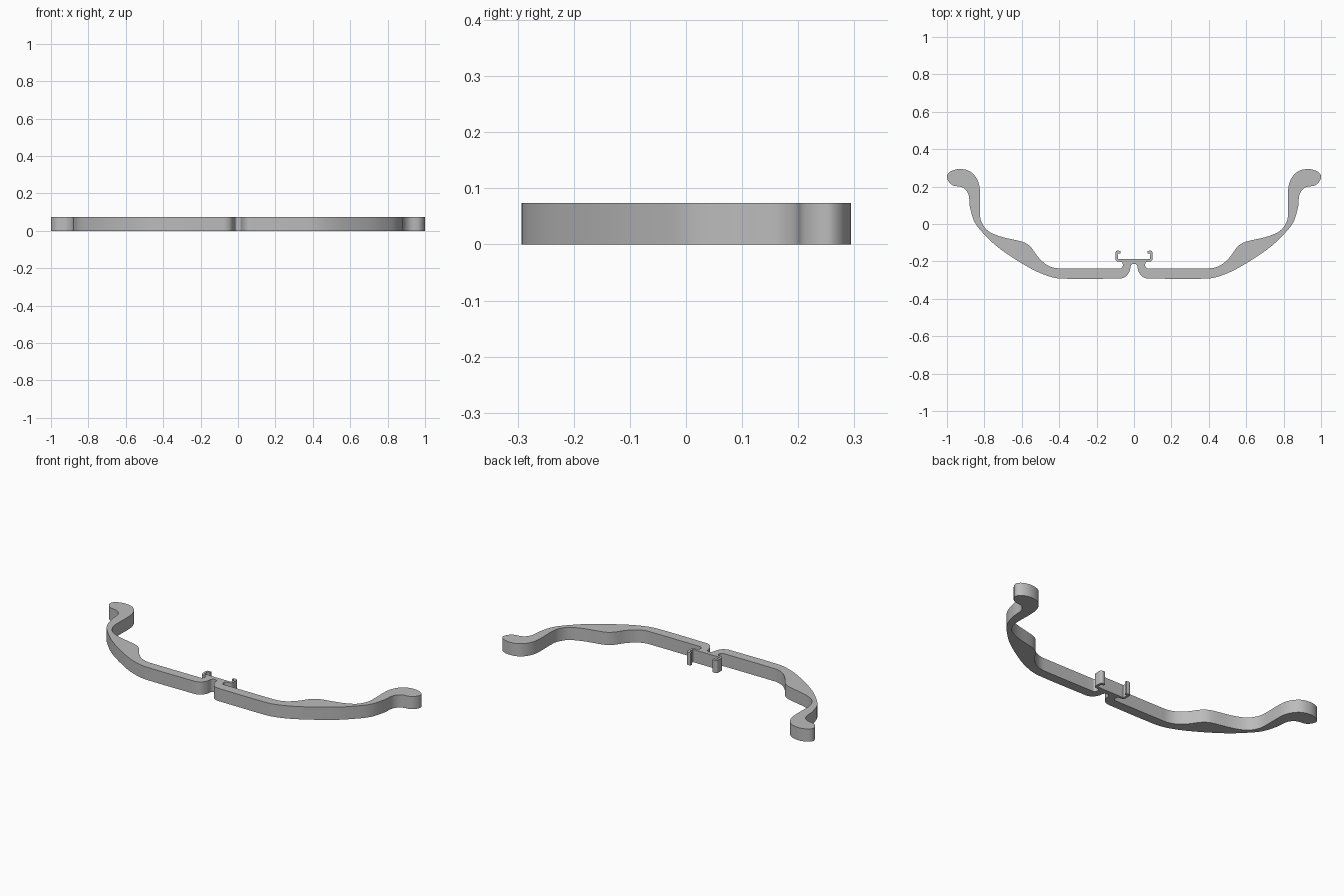
import bpy
import bmesh
import math
from mathutils import Vector

HEIGHT = 0.074
STEPS = 7

cube = bpy.data.objects.get("Cube")
if cube:
    bpy.data.objects.remove(cube, do_unlink=True)


def make_material(name, color):
    material = bpy.data.materials.new(name)
    material.use_nodes = True
    material.diffuse_color = color
    material.node_tree.nodes["Principled BSDF"].inputs["Base Color"].default_value = color
    return material


def tangent(before, point, after):
    """Direction of the outline at a point, following the longer neighbour."""
    a, b = point - before, after - point
    return (a * a.length + b * b.length).normalized()


def smooth_outline(points, corners):
    """Closed outline through the points, rounded everywhere except at corners."""
    count = len(points)
    result = []
    for i in range(count):
        p, q = points[i], points[(i + 1) % count]
        span = q - p
        start = span.normalized() if i in corners else tangent(points[i - 1], p, q)
        end = span.normalized()
        if (i + 1) % count not in corners:
            end = tangent(p, q, points[(i + 2) % count])
        for step in range(STEPS):
            t = step / STEPS
            u = 1 - t
            c = p + start * span.length / 3
            d = q - end * span.length / 3
            result.append(p * u**3 + c * 3 * u * u * t + d * 3 * u * t * t + q * t**3)
    return result


def extrude_outline(name, outline, height, material):
    bm = bmesh.new()
    face = bm.faces.new([bm.verts.new((p.x, p.y, 0)) for p in outline])
    grown = bmesh.ops.extrude_face_region(bm, geom=[face])
    top = [v for v in grown["geom"] if isinstance(v, bmesh.types.BMVert)]
    bmesh.ops.translate(bm, verts=top, vec=(0, 0, height))
    bmesh.ops.recalc_face_normals(bm, faces=bm.faces)
    mesh = bpy.data.meshes.new(name)
    bm.to_mesh(mesh)
    bm.free()
    mesh.materials.append(material)
    obj = bpy.data.objects.new(name, mesh)
    bpy.context.collection.objects.link(obj)
    bpy.ops.object.select_all(action="DESELECT")
    obj.select_set(True)
    bpy.context.view_layer.objects.active = obj
    bpy.ops.object.shade_smooth_by_angle(angle=math.radians(35))
    return obj


# Clip: back plate, curled hook, and the notch at the neck
clip = [(0, -.187), (.085, -.187), (.087, -.163), (.082, -.157), (.071, -.158),
        (.071, -.144), (.09, -.143), (.099, -.153), (.099, -.188),
        (.09, -.2), (.07, -.202), (.061, -.21), (.061, -.226), (.073, -.237)]
clip_corners = {1, 4, 5}

# Inner edge of the arm, from the straight bar over the bulge to the upright
inner_edge = [(.4, -.237), (.46, -.222), (.51, -.18), (.555, -.12), (.6, -.094),
              (.71, -.068), (.78, -.037), (.815, .01), (.824, .06), (.824, .18)]

# Rounded paddle at the end of the arm
paddle = [(.838, .237), (.875, .28), (.93, .294), (.98, .281), (1, .25),
          (.973, .209), (.916, .195), (.885, .158)]

# Outer edge of the arm and the rounded end beside the centre slot
outer_edge = [(.877, .09), (.852, .01), (.8, -.056), (.72, -.13), (.61, -.204),
              (.5, -.263), (.39, -.292), (.08, -.292), (.044, -.281),
              (.024, -.253), (.018, -.226), (.01, -.214), (0, -.213)]

half = [Vector(p) for p in clip + inner_edge + paddle + outer_edge]
mirrored = [Vector((-p.x, p.y)) for p in reversed(half[1:-1])]
points = half + mirrored
corners = clip_corners | {len(points) - i for i in clip_corners}

grey = make_material("plain grey", (.5, .5, .5, 1))
extrude_outline("curved_band_with_clip", smooth_outline(points, corners), HEIGHT, grey)
